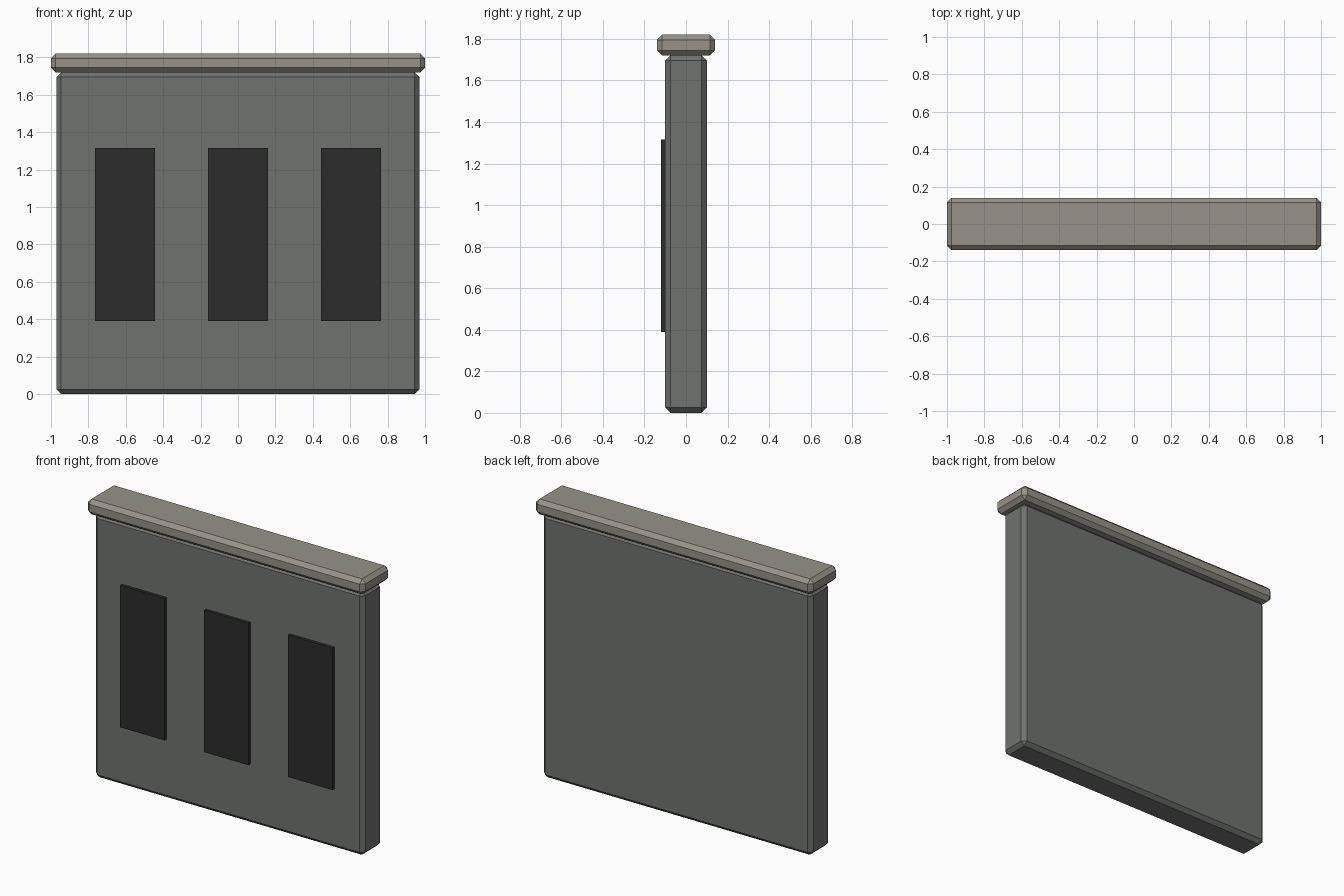
import bpy

if "Cube" in bpy.data.objects:
    bpy.data.objects.remove(bpy.data.objects["Cube"], do_unlink=True)


def make_material(name, colour):
    mat = bpy.data.materials.new(name)
    mat.use_nodes = True
    mat.diffuse_color = (*colour, 1)
    mat.node_tree.nodes["Principled BSDF"].inputs["Base Color"].default_value = (*colour, 1)
    return mat


def box(name, low, high, mat, chamfer=0):
    """Box spanning two opposite corners, with optional chamfered edges."""
    centre = [(a + b) / 2 for a, b in zip(low, high)]
    bpy.ops.mesh.primitive_cube_add(size=1, location=centre)
    obj = bpy.context.object
    obj.name = name
    obj.scale = [b - a for a, b in zip(low, high)]
    bpy.ops.object.transform_apply(location=False, rotation=False, scale=True)
    obj.data.materials.append(mat)
    if chamfer:
        bevel = obj.modifiers.new("Chamfer", 'BEVEL')
        bevel.width = chamfer
        bevel.segments = 1
        bpy.ops.object.modifier_apply(modifier=bevel.name)
    return obj


wall_grey = make_material("wall grey", (0.16, 0.17, 0.16))
cap_stone = make_material("cap stone", (0.31, 0.29, 0.25))
panel_black = make_material("panel black", (0.025, 0.025, 0.025))

# Wall slab and overhanging coping
box("wall", (-0.97, -0.1, 0), (0.97, 0.1, 1.72), wall_grey, 0.025)
box("coping", (-1, -0.14, 1.72), (1, 0.14, 1.82), cap_stone, 0.025)

# Three dark panels on the front
for side, x in (("right", -0.605), ("middle", 0), ("left", 0.605)):
    box(side + "_panel", (x - 0.16, -0.12, 0.39), (x + 0.16, -0.095, 1.315), panel_black)
